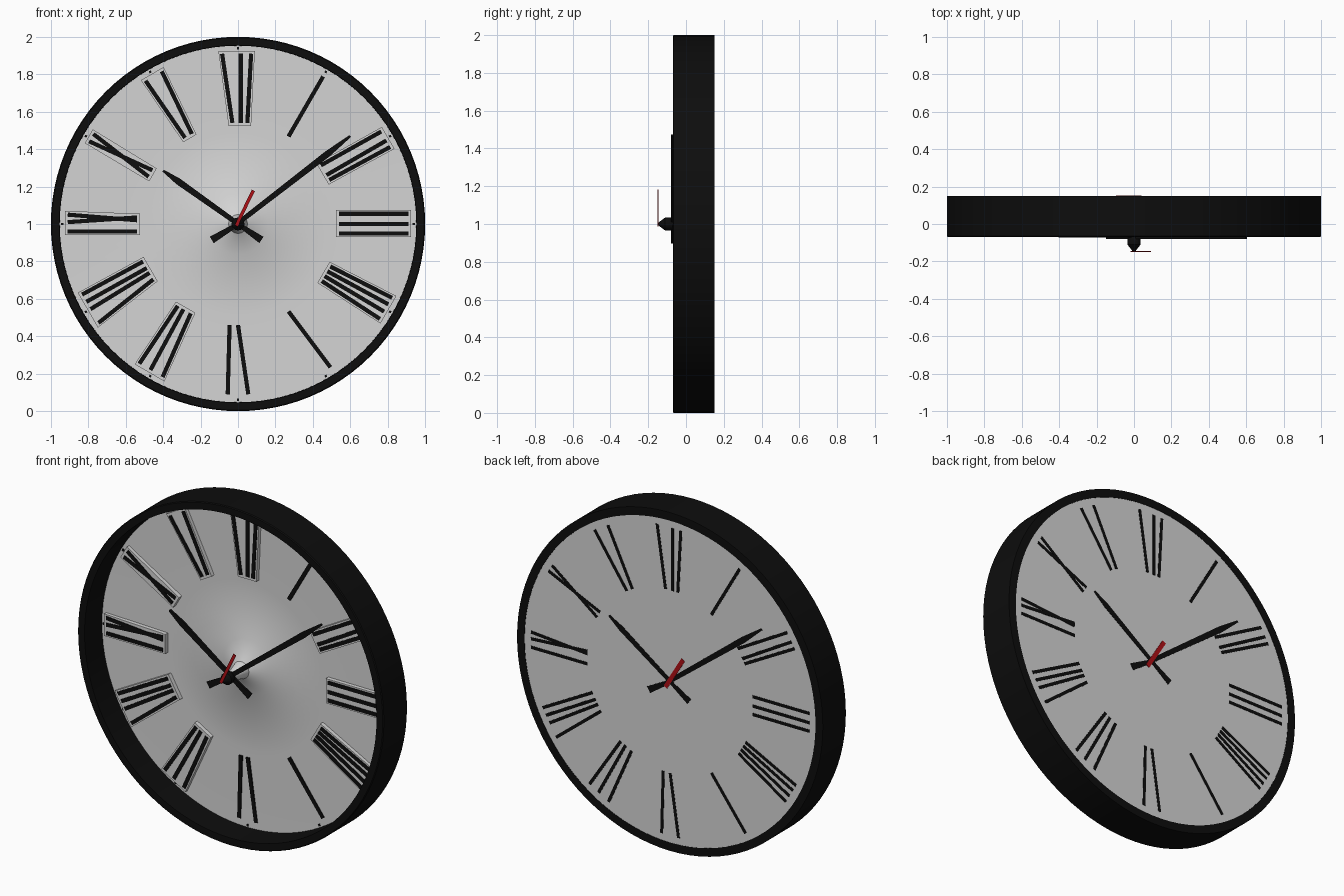
import bpy, bmesh
from math import sin, cos, pi, radians
from mathutils import Vector

if "Cube" in bpy.data.objects:
    bpy.data.objects.remove(bpy.data.objects["Cube"])

CENTRE = Vector((0, 1))            # dial centre in x, z
FACE_Y, BACK_Y = 0.09, 0.148       # front of dial, back of dial


def material(name, rgb):
    m = bpy.data.materials.new(name)
    m.use_nodes = True
    m.diffuse_color = (*rgb, 1)
    bsdf = m.node_tree.nodes["Principled BSDF"]
    bsdf.inputs["Base Color"].default_value = (*rgb, 1)
    bsdf.inputs["Roughness"].default_value = 0.8
    return m


BLACK = material("black", (0.004, 0.004, 0.004))
WHITE = material("dial white", (0.66, 0.66, 0.66))
RED = material("red", (0.42, 0.005, 0.008))


def finish(name, bm, mat, smooth=False):
    bmesh.ops.recalc_face_normals(bm, faces=bm.faces)
    mesh = bpy.data.meshes.new(name)
    bm.to_mesh(mesh)
    bm.free()
    mesh.materials.append(mat)
    ob = bpy.data.objects.new(name, mesh)
    bpy.context.collection.objects.link(ob)
    if smooth:
        bpy.ops.object.select_all(action="DESELECT")
        ob.select_set(True)
        bpy.context.view_layer.objects.active = ob
        bpy.ops.object.shade_smooth_by_angle(angle=radians(35))
    return ob


def plates(name, outlines, y0, y1, mat, turned=False):
    """Extrude flat x, z outlines from y0 to y1; turned = seen from the back."""
    bm = bmesh.new()
    side = -1 if turned else 1
    for pts in outlines:
        front = [bm.verts.new((side * p.x, y0, p.y)) for p in pts]
        back = [bm.verts.new((side * p.x, y1, p.y)) for p in pts]
        bm.faces.new(front)
        bm.faces.new(back)
        for i in range(len(pts)):
            j = (i + 1) % len(pts)
            bm.faces.new((front[i], front[j], back[j], back[i]))
    return finish(name, bm, mat)


def lathe(name, profile, mat, closed=False, segments=96):
    """Spin a radius, y profile around the dial axis."""
    bm = bmesh.new()
    rings = []
    for r, y in profile:
        rings.append([bm.verts.new((r * sin(2 * pi * k / segments), y,
                                    1 + r * cos(2 * pi * k / segments)))
                      for k in range(segments)])
    pairs = list(zip(rings, rings[1:]))
    if closed:
        pairs.append((rings[-1], rings[0]))
    else:
        bm.faces.new(rings[0])
        bm.faces.new(rings[-1])
    for a, b in pairs:
        for k in range(segments):
            n = (k + 1) % segments
            bm.faces.new((a[k], a[n], b[n], b[k]))
    return finish(name, bm, mat, smooth=True)


def bar(a, b, wa, wb):
    """Tapered strip between two points."""
    d = (b - a).normalized()
    n = Vector((d.y, -d.x))
    return [a - n * wa / 2, a + n * wa / 2, b + n * wb / 2, b - n * wb / 2]


def polar(hour, r, offset=0):
    """Point at radius r on an hour line, shifted clockwise by offset."""
    a = hour * pi / 6
    return CENTRE + Vector((sin(a), cos(a))) * r + Vector((cos(a), -sin(a))) * offset


# Case and dial
lathe("rim", [(1, -0.065), (0.995, -0.07), (0.955, -0.07), (0.952, 0.15), (1, 0.15)],
      BLACK, closed=True)
lathe("dial", [(0.955, BACK_Y), (0.955, FACE_Y), (0.5, FACE_Y + 0.005),
               (0.16, FACE_Y), (0.05, 0.03), (0.025, -0.06)], WHITE)

# Numeral strokes: clockwise offset at the inner and outer end, for each hour
STROKES = {
    1: [(0, 0)],
    2: [(-.05, -.045), (.01, .01), (.04, .05)],
    3: [(-.055, -.055), (.0, .0), (.05, .05)],
    4: [(-.05, -.07), (-.02, -.03), (.01, .015), (.04, .06)],
    5: [(0, -.045)],
    6: [(.045, .055), (0, -.055)],
    7: [(.06, .083), (.025, .015), (-.02, -.06)],
    8: [(.08, .09), (.04, .045), (.01, 0), (-.03, -.085)],
    9: [(-.04, -.04), (.035, .01), (.02, .05)],
    10: [(.02, -.015), (-.02, .03)],
    11: [(.027, .055), (-.015, -.045)],
    12: [(-.03, -.085), (.015, .015), (.05, .07)],
}
INNER, OUTER, PAD = 0.54, 0.91, 0.02


def strokes(hours, width):
    return [bar(polar(h, INNER, a), polar(h, OUTER, b), width, width)
            for h in hours for a, b in STROKES[h]]


padded = [h for h in STROKES if h not in (1, 5, 6)]
flat = [h for h in STROKES if h not in padded]
pads = []
for h in padded:
    lo = [min(s[i] for s in STROKES[h]) - 0.02 for i in (0, 1)]
    hi = [max(s[i] for s in STROKES[h]) + 0.02 for i in (0, 1)]
    pads.append([polar(h, INNER - 0.015, lo[0]), polar(h, INNER - 0.015, hi[0]),
                 polar(h, OUTER + 0.015, hi[1]), polar(h, OUTER + 0.015, lo[1])])
plates("numeral_pads", pads, FACE_Y - PAD, FACE_Y + 0.01, WHITE)
plates("raised_numerals", strokes(padded, 0.022), FACE_Y - PAD - 0.004, FACE_Y - PAD, BLACK)
plates("flat_numerals", strokes(flat, 0.022), FACE_Y - 0.004, FACE_Y + 0.005, BLACK)
plates("back_numerals", strokes(STROKES, 0.018), BACK_Y, BACK_Y + 0.002, BLACK, turned=True)

# Small hour dots at the edge of the dial
plates("hour_dots", [bar(polar(h, 0.933), polar(h, 0.945), 0.012, 0.012) for h in STROKES],
       FACE_Y - 0.004, FACE_Y, BLACK)


# Hands
def hand(tail, tip):
    tail, tip = CENTRE + Vector(tail), CENTRE + Vector(tip)
    near = tail.lerp(CENTRE, 0.8)
    neck = CENTRE.lerp(tip, 0.8)
    return [bar(tail, near, 0.04, 0.025), bar(near, neck, 0.025, 0.035),
            bar(neck, tip, 0.035, 0.012)]


hour_hand = hand((.125, -.085), (-.4, .285))
minute_hand = hand((-.14, -.085), (.6, .47))
second_hand = [bar(CENTRE + Vector((-.01, -.01)), CENTRE + Vector((.082, .18)), 0.018, 0.018)]
plates("hour_hand", hour_hand, -0.072, -0.06, BLACK)
plates("minute_hand", minute_hand, -0.08, -0.07, BLACK)
plates("second_hand", second_hand, -0.15, -0.145, RED)
lathe("hub", [(0.02, -0.05), (0.035, -0.085), (0.035, -0.11), (0.008, -0.145)],
      BLACK, segments=12)

# The same hands marked on the back
plates("back_hands", hour_hand + minute_hand, BACK_Y, BACK_Y + 0.002, BLACK, turned=True)
plates("back_second_hand", [bar(CENTRE + Vector((-.03, -.04)), CENTRE + Vector((.085, .15)),
                                0.025, 0.025)], BACK_Y, BACK_Y + 0.003, RED, turned=True)
